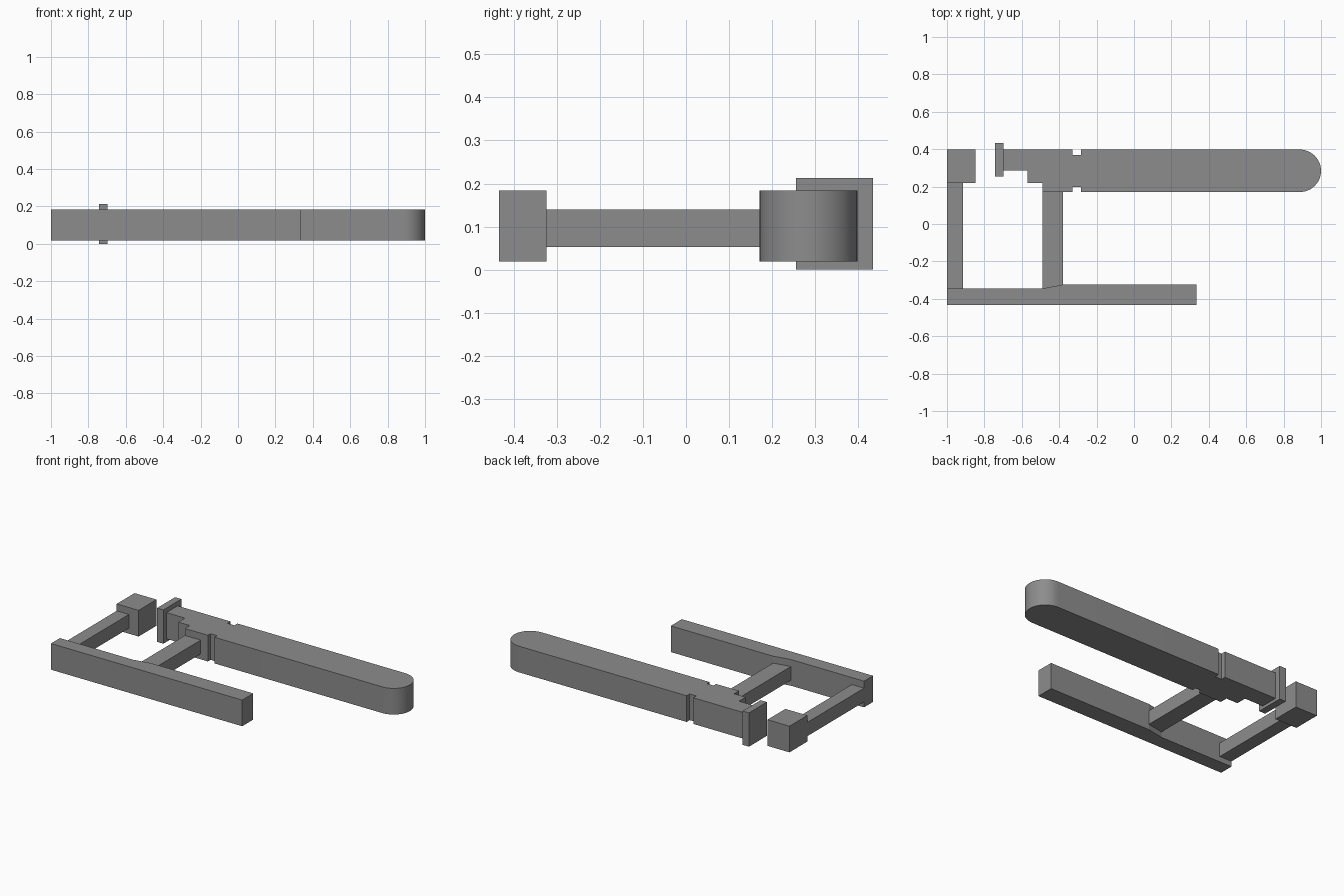
import bpy, bmesh, math

if "Cube" in bpy.data.objects:
    bpy.data.objects.remove(bpy.data.objects["Cube"])

Z0, Z1 = 0.019, 0.184     # thick members
A0, A1 = 0.053, 0.14      # thin connecting arms

# Dark grey used on every part
dark_grey = bpy.data.materials.new("dark_grey")
dark_grey.diffuse_color = (0.265, 0.265, 0.265, 1)
dark_grey.use_nodes = True
dark_grey.node_tree.nodes["Principled BSDF"].inputs["Base Color"].default_value = dark_grey.diffuse_color


def extrude(name, pts, z0, z1):
    """Closed xy outline extruded from z0 to z1."""
    bm = bmesh.new()
    face = bm.faces.new([bm.verts.new((x, y, z0)) for x, y in pts])
    top = bmesh.ops.extrude_face_region(bm, geom=[face])["geom"]
    bmesh.ops.translate(bm, vec=(0, 0, z1 - z0),
                        verts=[v for v in top if isinstance(v, bmesh.types.BMVert)])
    bmesh.ops.recalc_face_normals(bm, faces=bm.faces)
    mesh = bpy.data.meshes.new(name)
    bm.to_mesh(mesh)
    bm.free()
    mesh.materials.append(dark_grey)
    obj = bpy.data.objects.new(name, mesh)
    bpy.context.collection.objects.link(obj)
    return obj


def box(name, x0, x1, y0, y1, z0, z1):
    return extrude(name, [(x0, y0), (x1, y0), (x1, y1), (x0, y1)], z0, z1)


# Long front rail with a small ramp in its inner edge
extrude("front_rail", [(-1, -0.434), (0.333, -0.434), (0.333, -0.324),
                       (-0.38, -0.324), (-0.49, -0.345), (-1, -0.345)], Z0, Z1)

# Cross arms and the end block
box("left_arm", -1, -0.915, -0.345, 0.22, A0, A1)
box("middle_arm", -0.49, -0.38, -0.345, 0.171, A0, A1)
box("end_block", -1, -0.847, 0.22, 0.398, Z0, Z1)

# Main beam: stepped shank, two side notches, half-round tip
R, CX, CY, N = 0.1135, 0.8865, 0.2845, 24
tip = [(CX + R * math.cos(a), CY + R * math.sin(a))
       for a in (-math.pi / 2 + math.pi * i / N for i in range(N + 1))]
lower = [(-0.70, 0.286), (-0.57, 0.286), (-0.57, 0.22), (-0.49, 0.22), (-0.49, 0.171),
         (-0.33, 0.171), (-0.33, 0.197), (-0.283, 0.197), (-0.283, 0.171)]
upper = [(-0.283, 0.398), (-0.283, 0.368), (-0.33, 0.368), (-0.33, 0.398), (-0.70, 0.398)]
beam = extrude("main_beam", lower + tip + upper, Z0, Z1)
bpy.context.view_layer.objects.active = beam
beam.select_set(True)
bpy.ops.object.shade_smooth_by_angle(angle=math.radians(30))

# Flat plate capping the shank
box("end_plate", -0.743, -0.699, 0.255, 0.434, 0, 0.213)
